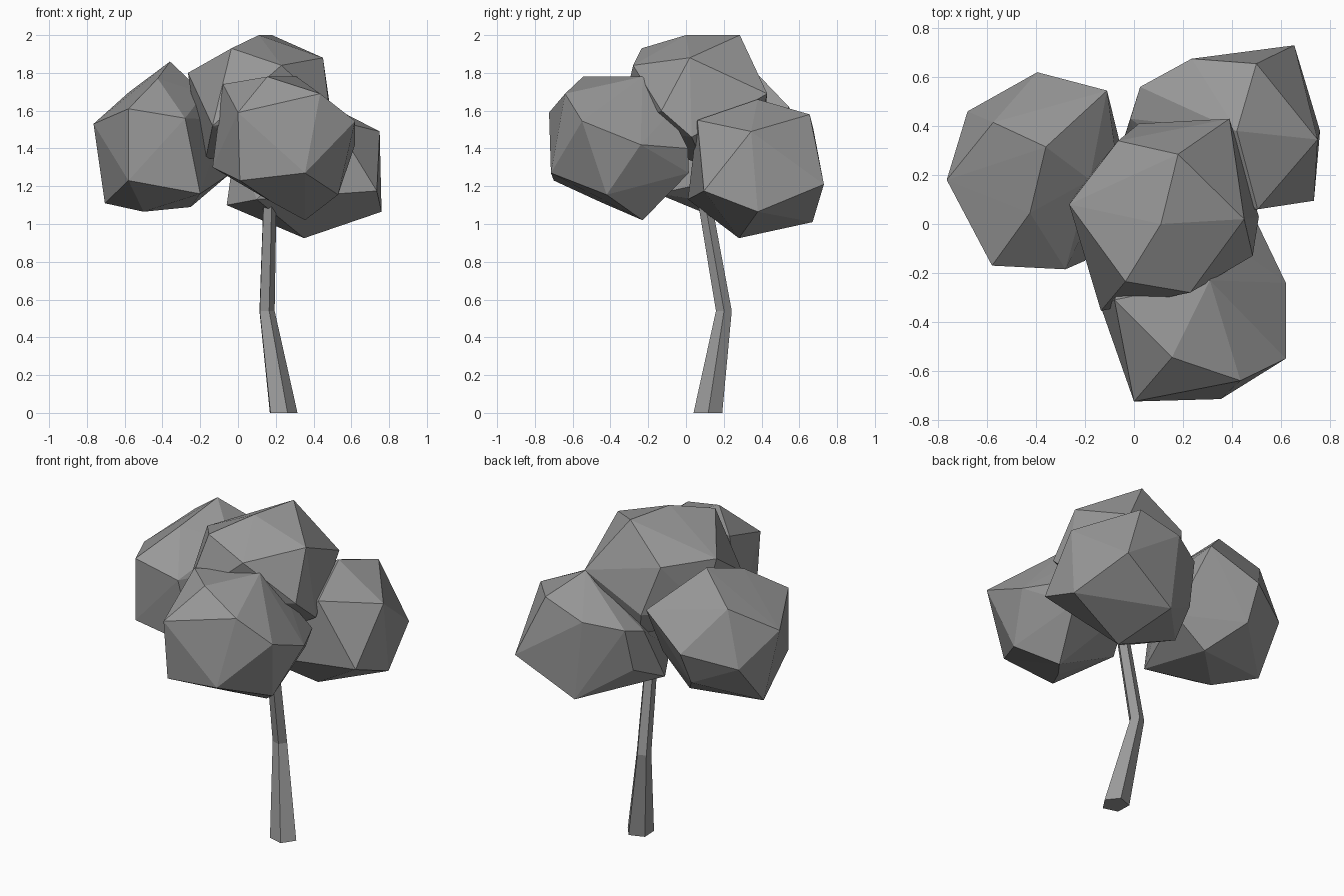
import bpy, bmesh
from math import cos, sin, radians

# Dark grey shared by the whole tree
grey = bpy.data.materials.new("dark_grey")
grey.diffuse_color = (.32, .32, .32, 1)


def finish(name, bm):
    bmesh.ops.recalc_face_normals(bm, faces=bm.faces)
    mesh = bpy.data.meshes.new(name)
    bm.to_mesh(mesh)
    bm.free()
    mesh.materials.append(grey)
    ob = bpy.data.objects.new(name, mesh)
    bpy.context.collection.objects.link(ob)
    return ob


def foliage(name, corners):
    """Faceted leaf clump: convex hull around its corner points."""
    bm = bmesh.new()
    for c in corners:
        bm.verts.new(c)
    hull = bmesh.ops.convex_hull(bm, input=bm.verts)
    loose = {v for v in hull["geom_interior"] if isinstance(v, bmesh.types.BMVert)}
    bmesh.ops.delete(bm, geom=list(loose), context='VERTS')
    return finish(name, bm)


def bent_trunk(name, stations, sides=5, turn=-70):
    """Tapered tube through (x, y, z, radius) stations."""
    bm = bmesh.new()
    rings = []
    for x, y, z, r in stations:
        angles = [radians(turn + 360 * i / sides) for i in range(sides)]
        rings.append([bm.verts.new((x + r * cos(a), y + r * sin(a), z)) for a in angles])
    for low, high in zip(rings, rings[1:]):
        for i in range(sides):
            j = (i + 1) % sides
            bm.faces.new((low[i], low[j], high[j], high[i]))
    bm.faces.new(rings[0][::-1])
    bm.faces.new(rings[-1])
    return finish(name, bm)


# Crooked five-sided trunk
bent_trunk("trunk", [(.235, .115, 0, .08), (.15, .2, .54, .044), (.17, .07, 1.28, .036)])

# Leaf clumps
foliage("front_foliage", [
    (.155, -.545, 1.78), (.31, -.23, 1.78), (-.08, -.31, 1.74), (.435, -.64, 1.69),
    (0, -.725, 1.59), (.355, -.715, 1.27), (.62, -.55, 1.545), (.62, -.24, 1.42),
    (.53, -.42, 1.155), (.355, -.23, 1.02), (.01, -.7, 1.23), (.18, -.45, 1.115),
    (-.135, -.34, 1.3), (.5, .01, 1.4), (.45, .015, 1.27), (.05, 0, 1.38),
    (.4, -.085, 1.59)])

foliage("left_foliage", [
    (-.36, .315, 1.86), (-.575, .415, 1.7), (-.425, .045, 1.77), (-.765, .18, 1.53),
    (-.68, .46, 1.37), (-.705, .25, 1.11), (-.58, -.17, 1.61), (-.58, -.17, 1.23),
    (-.28, -.185, 1.56), (-.2, -.15, 1.16), (-.5, .08, 1.065), (-.25, .32, 1.09),
    (-.395, .62, 1.45), (-.4, .52, 1.24), (-.11, .545, 1.62), (-.05, .3, 1.26),
    (-.07, .25, 1.55), (-.18, .18, 1.69)])

foliage("right_foliage", [
    (.42, .38, 1.66), (.5, .655, 1.58), (.655, .73, 1.21), (.75, .345, 1.49),
    (.735, .095, 1.175), (.76, .38, 1.065), (.505, .06, 1.55), (.35, .28, .925),
    (-.06, .29, 1.1), (.29, .67, 1.01), (.235, .675, 1.5), (.025, .56, 1.46),
    (-.015, .43, 1.42), (.01, .5, 1.2), (.1, .01, 1.13)])

foliage("top_foliage", [
    (.11, 0, 2), (.18, .285, 2), (.45, .02, 1.88), (-.035, -.235, 1.93),
    (-.265, .08, 1.8), (.23, -.28, 1.84), (-.065, .34, 1.79), (.39, .43, 1.69),
    (.485, -.13, 1.6), (.51, .03, 1.46), (-.135, -.355, 1.52), (-.17, 0, 1.35),
    (-.22, .15, 1.5), (.02, .41, 1.5), (.06, .36, 1.36), (.25, .1, 1.3)])
